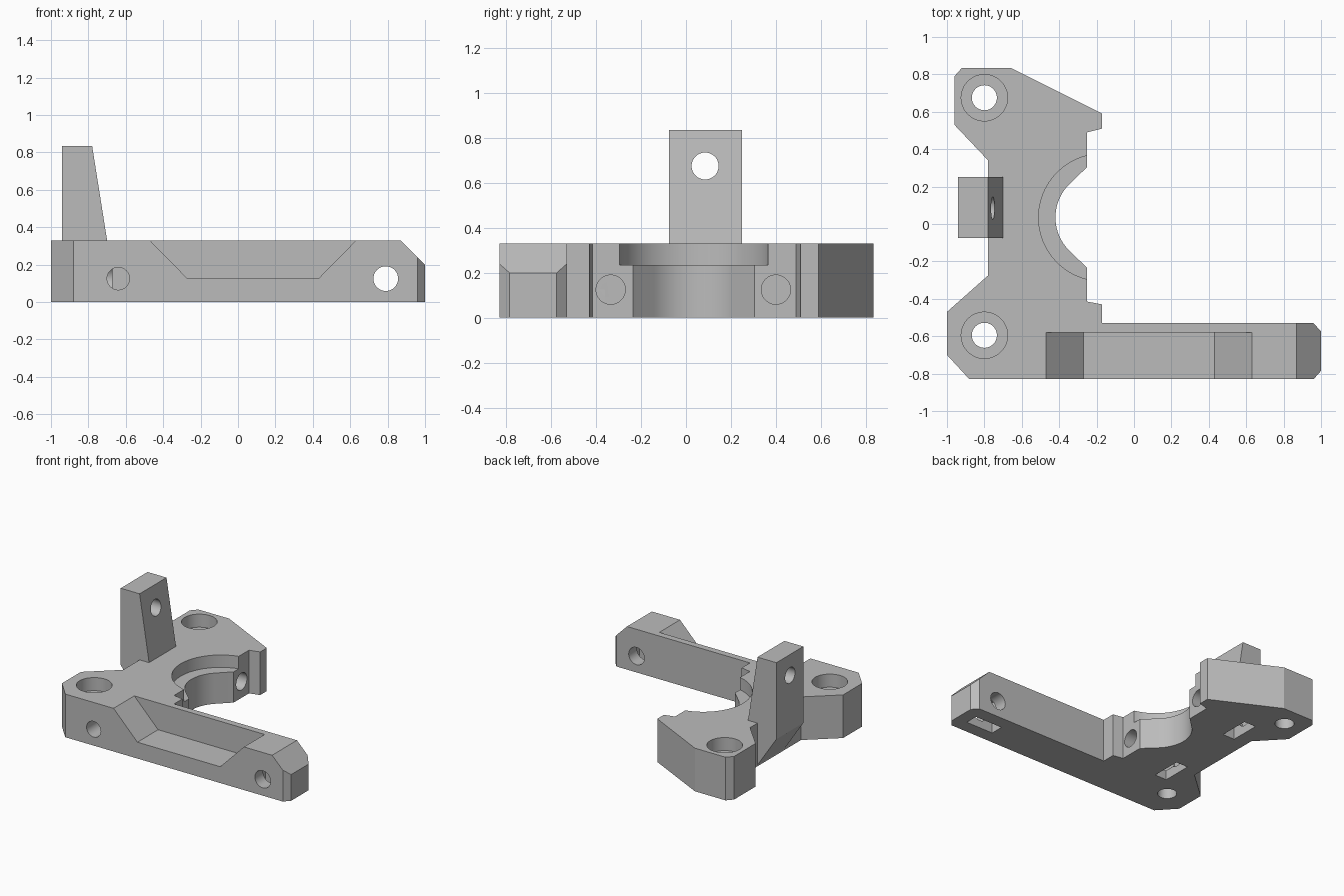
import bpy
import bmesh
from math import cos, sin, pi, radians
from mathutils import Vector, Matrix

cube = bpy.data.objects.get("Cube")
if cube:
    bpy.data.objects.remove(cube, do_unlink=True)

H = 0.33          # plate thickness
HOLE_Z = 0.125    # height of the horizontal screw holes

grey = bpy.data.materials.new("plain grey")
grey.use_nodes = True
grey.diffuse_color = (0.5, 0.5, 0.5, 1)
grey.node_tree.nodes["Principled BSDF"].inputs["Base Color"].default_value = (0.5, 0.5, 0.5, 1)


def add_object(name, bm):
    bmesh.ops.recalc_face_normals(bm, faces=bm.faces)
    mesh = bpy.data.meshes.new(name)
    bm.to_mesh(mesh)
    bm.free()
    mesh.materials.append(grey)
    obj = bpy.data.objects.new(name, mesh)
    bpy.context.collection.objects.link(obj)
    return obj


def prism(name, profile, axis, start, end):
    """Extrude a flat profile along z (profile is x, y) or y (profile is x, z)."""
    bm = bmesh.new()
    if axis == "z":
        verts = [bm.verts.new((a, b, start)) for a, b in profile]
        move = Vector((0, 0, end - start))
    else:
        verts = [bm.verts.new((a, start, b)) for a, b in profile]
        move = Vector((0, end - start, 0))
    face = bm.faces.new(verts)
    top = bmesh.ops.extrude_face_region(bm, geom=[face])["geom"]
    bmesh.ops.translate(bm, vec=move, verts=[v for v in top if isinstance(v, bmesh.types.BMVert)])
    return add_object(name, bm)


def rod(name, radius, start, end, sides=48):
    start, end = Vector(start), Vector(end)
    line = end - start
    turn = line.to_track_quat("Z", "Y").to_matrix().to_4x4()
    bm = bmesh.new()
    bmesh.ops.create_cone(bm, cap_ends=True, segments=sides, radius1=radius, radius2=radius,
                          depth=line.length, matrix=Matrix.Translation((start + end) / 2) @ turn)
    return add_object(name, bm)


def box(name, center, size):
    bm = bmesh.new()
    bmesh.ops.create_cube(bm, size=1, matrix=Matrix.Translation(center) @ Matrix.Diagonal((*size, 1)))
    return add_object(name, bm)


def cut(target, cutter):
    mod = target.modifiers.new("cut", "BOOLEAN")
    mod.operation = "DIFFERENCE"
    mod.solver = "EXACT"
    mod.object = cutter
    select_only(target)
    bpy.ops.object.modifier_apply(modifier=mod.name)
    bpy.data.objects.remove(cutter, do_unlink=True)


def select_only(obj):
    bpy.ops.object.select_all(action="DESELECT")
    obj.select_set(True)
    bpy.context.view_layer.objects.active = obj


# Plate with arm: outline with a half-open bore on the right side
BORE = (-0.17, 0.035)
arc = [(BORE[0] + 0.25 * cos(radians(a)), BORE[1] + 0.25 * sin(radians(a)))
       for a in range(135, 226, 5)]
outline = [(-0.96, 0.79), (-0.92, 0.835), (-0.66, 0.835), (-0.17, 0.59), (-0.17, 0.51),
           (-0.25, 0.49), (-0.25, 0.305), *arc, (-0.25, -0.235), (-0.25, -0.415),
           (-0.17, -0.43), (-0.17, -0.53), (0.96, -0.53), (1, -0.575), (1, -0.785),
           (0.96, -0.83), (-0.88, -0.83), (-1, -0.7), (-1, -0.47), (-0.78, -0.275),
           (-0.78, 0.34), (-0.96, 0.53)]
plate = prism("mounting_plate", outline, "z", 0, H)

# Stepped seat around the bore
cut(plate, rod("seat_cutter", 0.34, (*BORE, 0.235), (*BORE, 0.5), 96))

# Trough in the arm and slope at its tip
cut(plate, prism("trough_cutter", [(-0.56, 0.42), (-0.27, 0.125), (0.43, 0.125), (0.72, 0.42)],
                 "y", -0.9, -0.58))
cut(plate, prism("tip_cutter", [(0.77, 0.43), (1.1, 0.1), (1.1, 0.43)], "y", -0.9, -0.4))

# Counterbored vertical mounting holes
for y in (0.675, -0.595):
    cut(plate, rod("mount_cutter", 0.067, (-0.8, y, -0.1), (-0.8, y, 0.5)))
    cut(plate, rod("counterbore_cutter", 0.124, (-0.8, y, H - 0.1), (-0.8, y, 0.5)))

# Side screw holes beside the bore, each with a nut slot open below
for y in (-0.335, 0.4):
    cut(plate, rod("side_hole_cutter", 0.065, (-0.7, y, HOLE_Z), (-0.1, y, HOLE_Z)))
    cut(plate, box("nut_slot_cutter", (-0.62, y, 0.07), (0.1, 0.23, 0.34)))

# Front screw holes: blind one in the body, through one with nut slot in the arm
cut(plate, rod("front_hole_cutter", 0.06, (-0.64, -0.9, HOLE_Z), (-0.64, -0.36, HOLE_Z)))
cut(plate, rod("arm_hole_cutter", 0.066, (0.79, -0.9, HOLE_Z), (0.79, -0.4, HOLE_Z)))
cut(plate, box("arm_slot_cutter", (0.79, -0.68, 0.07), (0.23, 0.1, 0.34)))

# Upright tab with tapered face, sloped underside and a cross hole
tab = prism("upright_tab", [(-0.94, 0.25), (-0.94, 0.835), (-0.78, 0.835), (-0.7, H),
                            (-0.72, 0.25), (-0.78, 0.01)], "y", -0.075, 0.25)
cut(tab, rod("tab_hole_cutter", 0.06, (-1.1, 0.085, 0.675), (-0.6, 0.085, 0.675)))

for part in (plate, tab):
    select_only(part)
    bpy.ops.object.shade_smooth_by_angle(angle=radians(20))
